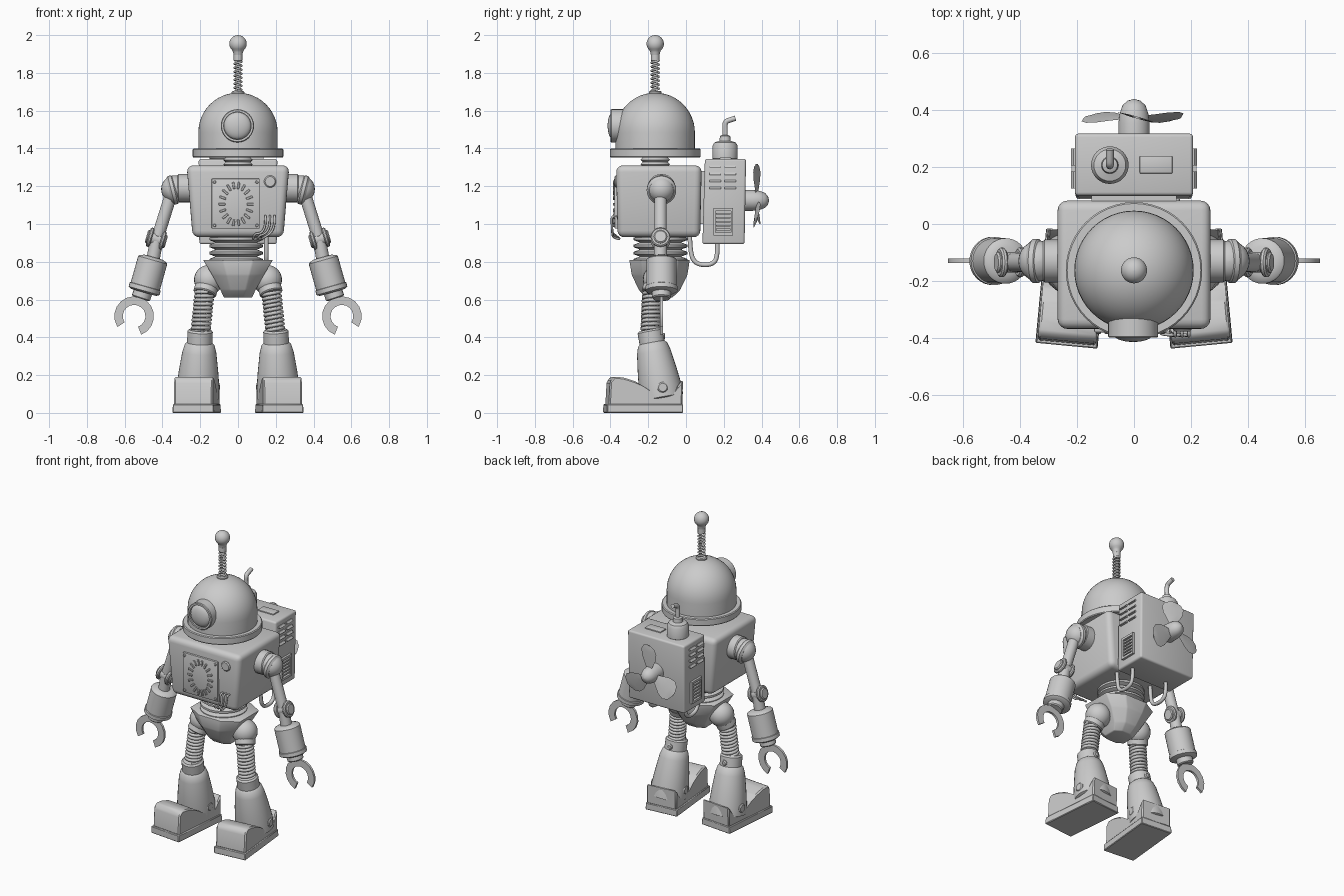
import bpy, bmesh
from math import sin, cos, pi, radians
from mathutils import Vector, Matrix

if "Cube" in bpy.data.objects:
    bpy.data.objects.remove(bpy.data.objects["Cube"])

I4 = Matrix.Identity(4)
YZ = Matrix(((0, 0, 1, 0), (1, 0, 0, 0), (0, 1, 0, 0), (0, 0, 0, 1)))   # profile in y,z
XZ = Matrix(((1, 0, 0, 0), (0, 0, 1, 0), (0, 1, 0, 0), (0, 0, 0, 1)))   # profile in x,z


def finish(name, bm, m=I4, bevel=0, seg=2):
    if bevel:
        bmesh.ops.bevel(bm, geom=bm.edges[:], offset=bevel, segments=seg, profile=0.5,
                        affect='EDGES', clamp_overlap=True)
    bm.transform(m)
    bmesh.ops.recalc_face_normals(bm, faces=bm.faces[:])
    me = bpy.data.meshes.new(name)
    bm.to_mesh(me)
    bm.free()
    me.polygons.foreach_set("use_smooth", [True] * len(me.polygons))
    me.set_sharp_from_angle(angle=radians(35))
    ob = bpy.data.objects.new(name, me)
    bpy.context.collection.objects.link(ob)
    return ob


def loft(name, rings, m=I4, bevel=0, seg=2):
    bm = bmesh.new()
    vs = [[bm.verts.new(p) for p in r] for r in rings]
    n = len(vs[0])
    for a, b in zip(vs, vs[1:]):
        for i in range(n):
            bm.faces.new((a[i], a[(i + 1) % n], b[(i + 1) % n], b[i]))
    bm.faces.new(vs[0])
    bm.faces.new(vs[-1])
    return finish(name, bm, m, bevel, seg)


def lathe(name, prof, origin, axis=(0, 0, 1), n=32):
    """Revolve (radius, height) points about an axis."""
    rings = [[(max(r, .0005) * cos(2 * pi * i / n), max(r, .0005) * sin(2 * pi * i / n), h)
              for i in range(n)] for r, h in prof]
    m = Matrix.Translation(origin) @ Vector(axis).to_track_quat('Z', 'Y').to_matrix().to_4x4()
    return loft(name, rings, m)


def rod(name, a, b, r, n=24, c=.006):
    d = Vector(b) - Vector(a)
    c = min(c, r / 3, d.length / 3)
    return lathe(name, [(r - c, 0), (r, c), (r, d.length - c), (r - c, d.length)], a, d, n)


def ball(name, c, r, n=24):
    return lathe(name, [(r * sin(pi * i / 14), -r * cos(pi * i / 14)) for i in range(15)], c, n=n)


def block(name, z0, lo, z1, hi, bevel=0, seg=2, m=I4):
    """Box with separate bottom and top rectangles (x0, x1, y0, y1)."""
    ring = lambda q, z: [(q[0], q[2], z), (q[1], q[2], z), (q[1], q[3], z), (q[0], q[3], z)]
    return loft(name, [ring(lo, z0), ring(hi, z1)], m, bevel, seg)


def prism(name, pts, w0, w1, m, bevel=0):
    return loft(name, [[(u, v, w) for u, v in pts] for w in (w0, w1)], m, bevel, 1)


def tube(name, pts, r, smooth=True):
    cu = bpy.data.curves.new(name, 'CURVE')
    cu.dimensions = '3D'
    cu.bevel_depth, cu.bevel_resolution, cu.use_fill_caps = r, 2, True
    sp = cu.splines.new('NURBS' if smooth else 'POLY')
    sp.points.add(len(pts) - 1)
    for p, q in zip(sp.points, pts):
        p.co = (*q, 1)
    if smooth:
        sp.use_endpoint_u, sp.order_u, sp.resolution_u = True, 3, 8
    ob = bpy.data.objects.new(name, cu)
    bpy.context.collection.objects.link(ob)
    bpy.ops.object.select_all(action='DESELECT')
    ob.select_set(True)
    bpy.context.view_layer.objects.active = ob
    bpy.ops.object.convert(target='MESH')


def coil(name, a, b, R, r, turns):
    a, b = Vector(a), Vector(b)
    q = (b - a).to_track_quat('Z', 'Y')
    n = turns * 14
    tube(name, [a + (b - a) * (i / n) + q @ Vector((R * cos(2 * pi * i / 14), R * sin(2 * pi * i / 14), 0))
                for i in range(n + 1)], r, False)


# Head: dome, brim, eye, neck
HY = -.163
dome = [(.21, 1.39), (.21, 1.485)] + [(.21 * cos(i * pi / 24), 1.485 + .21 * sin(i * pi / 24)) for i in range(1, 13)]
lathe("head_dome", dome, (0, HY, 0), n=48)
lathe("head_brim", [(.15, 1.352), (.236, 1.352), (.24, 1.357), (.24, 1.395), (.235, 1.4), (.2, 1.4)], (0, HY, 0), n=48)
lathe("eye_housing", [(.088, 0), (.088, .235), (.084, .24), (.073, .24), (.073, .225), (0, .225)],
      (-.003, -.16, 1.52), (0, -1, 0))
lathe("eye_lens", [(.072 * cos(i * pi / 16), .225 + .03 * sin(i * pi / 16)) for i in range(9)],
      (-.003, -.16, 1.52), (0, -1, 0))
lathe("neck_bellows", [(.078 if i % 2 else .066, 1.28 + i * .012) for i in range(8)], (0, HY, 0))

# Antenna
rod("antenna_base", (0, HY, 1.685), (0, HY, 1.705), .034)
coil("antenna_spring", (0, HY, 1.70), (0, HY, 1.87), .019, .006, 8)
rod("antenna_socket", (0, HY, 1.86), (0, HY, 1.90), .023)
bulb = [(.022, 1.89), (.026, 1.91)] + [(.046 * cos(a), 1.954 + .046 * sin(a)) for a in
                                      [radians(-50 + 14 * i) for i in range(11)]]
lathe("antenna_bulb", bulb, (0, HY, 0))

# Torso with front panel
block("torso", .93, (-.24, .24, -.362, .075), 1.31, (-.272, .272, -.37, .083), .035, 4)
block("front_panel", .975, (-.14, .115, -.378, -.35), 1.24, (-.14, .115, -.381, -.35), .005)
for x in (-.125, .1):
    for z in (.992, 1.222):
        rod("panel_screw", (x, -.37, z), (x, -.387, z), .009, 10)
for i in range(18):
    a = 2 * pi * i / 18
    m = Matrix.Translation((-.01 + .075 * cos(a), -.381, 1.105 + .1 * sin(a))) @ Matrix.Rotation(-a, 4, 'Y')
    block("speaker_rib", -.006, (-.018, .018, -.006, .006), .006, (-.018, .018, -.006, .006), .002, 1, m)
rod("chest_button", (.17, -.35, 1.225), (.17, -.378, 1.225), .032)
for i in range(3):
    x = .145 + i * .024
    tube("chest_wire", [(x, -.36, 1.04), (x, -.395, 1.05), (x, -.392, .99), (x - .02, -.39, .95),
                        (x - .06, -.385, .95 - .012 * i), (x - .065, -.35, .92)], .006)

# Waist and pelvis
lathe("waist_bellows", [(.11 if i % 3 == 0 else .142, .79 + i * .0125) for i in range(13)], (-.01, -.135, 0))
hip = [(-.185, -.1), (-.08, -.16), (.08, -.16), (.185, -.1), (.185, .1), (.08, .16), (-.08, .16), (-.185, .1)]
loft("pelvis", [[(x * a, -.14 + y * b, z) for x, y in hip] for z, a, b in
                ((.81, 1, 1), (.73, .74, .92), (.65, .5, .68), (.61, .4, .42))], bevel=.006)

for s in (-1, 1):
    P = lambda x, y, z: Vector((s * x, y, z))
    # Leg
    ball("hip_joint", P(.155, -.15, .705), .078)
    rod("hip_collar", P(.16, -.155, .69), P(.177, -.178, .63), .062)
    coil("thigh_spring", P(.177, -.178, .64), P(.198, -.187, .43), .045, .010, 10)
    rod("thigh_core", P(.177, -.178, .64), P(.198, -.187, .43), .02, 12)
    lathe("shin", [(.04, 0), (.058, 0), (.067, .01), (.067, .07), (.078, .08), (.09, .12), (.104, .22),
                   (.114, .31), (.114, .365), (.1, .37)], P(.2, -.192, .44), P(.015, .067, -.37))
    rod("knee_bolt", P(.2, -.11, .405), P(.2, -.145, .405), .018, 12)
    # Foot, toes turned slightly out
    m = (Matrix.Diagonal((s, 1, 1, 1)) @ Matrix.Translation((.2, -.03, 0)) @
         Matrix.Rotation(radians(5.4), 4, 'Z') @ Matrix.Translation((0, .03, 0)))
    block("foot_sole", 0, (-.11, .11, -.43, -.025), .046, (-.108, .108, -.43, -.025), .004, 1, m)
    prism("foot_shell", [(-.42, .04), (-.413, .165), (-.39, .192), (-.34, .187), (-.28, .168), (-.235, .14), (-.19, .1),
                         (-.12, .082), (-.075, .09), (-.055, .14), (-.025, .175), (-.028, .04)],
          -.103, .103, m @ YZ, .008)
    rod("ankle_pin", m @ Vector((-.112, -.135, .135)), m @ Vector((.122, -.135, .135)), .028)

    # Shoulder and upper arm
    rod("shoulder_mount", P(.24, -.13, 1.19), P(.32, -.13, 1.19), .075)
    ball("shoulder_ball", P(.335, -.13, 1.185), .072)
    rod("shoulder_cap", P(.325, -.13, 1.185), P(.365, -.13, 1.175), .078, 32, .012)
    rod("upper_arm", P(.35, -.135, 1.17), P(.425, -.135, .93), .033)
    # Elbow
    rod("elbow_hinge", P(.38, -.135, .905), P(.485, -.135, .935), .036)
    for x0, x1, z0 in ((.39, .41, .908), (.455, .475, .927)):
        rod("elbow_disc", P(x0, -.135, z0), P(x1, -.135, z0 + .006), .052)
    rod("elbow_link", P(.43, -.135, .92), P(.452, -.135, .8), .035)
    # Forearm and wrist
    lathe("forearm", [(.05, -.01), (.075, 0), (.08, .006), (.08, .15), (.085, .152), (.085, .175), (.07, .184)],
          P(.45, -.13, .815), P(.05, 0, -.178))
    rod("wrist", P(.50, -.13, .65), P(.515, -.13, .605), .05)
    # Claw, a flat open ring
    cx, cz, R, r = .55, .512, .105, .06
    ang = [radians(-33 + 282 * i / 14) for i in range(15)]
    pts = [(cx + R * cos(a), cz + R * sin(a)) for a in ang] + \
          [(cx + r * cos(a), cz + r * sin(a)) for a in reversed(ang)]
    prism("claw", pts, -.137, -.122, Matrix.Diagonal((s, 1, 1, 1)) @ XZ)

    # Backpack side vents, grille and hose
    for i in range(4):
        for y in (.125, .205):
            z = 1.31 - i * .038
            block("vent_slat", z - .012, (s * .2, s * .222, y, y + .06), z, (s * .2, s * .212, y, y + .06))
    for z0, z1, y0, y1 in ((.94, .955, .145, .25), (1.07, 1.085, .145, .25), (.95, 1.075, .145, .157), (.95, 1.075, .238, .25)):
        q = (s * .2, s * .22, y0, y1)
        block("grille_frame", z0, q, z1, q)
    for i in range(5):
        q = (s * .2, s * .217, .16, .235)
        block("grille_bar", .965 + i * .021, q, .975 + i * .021, q)
    x = .15 if s > 0 else -.11
    tube("back_hose", [(x, .02, .96), (x, .02, .88), (x, .04, .79), (x, .13, .78), (x, .17, .82), (x, .165, .91)], .012)

# Backpack
block("backpack", .893, (-.205, .205, .087, .31), 1.345, (-.208, .208, .1, .318), .012, 3)
block("backpack_mount", 1.0, (-.15, .15, .05, .11), 1.28, (-.15, .15, .05, .12))
block("top_hatch", 1.34, (.02, .135, .178, .24), 1.352, (.02, .135, .178, .24), .003)
lathe("exhaust_can", [(.06, 1.34), (.066, 1.346), (.066, 1.415), (.056, 1.432), (.03, 1.44), (.027, 1.465), (.018, 1.47)],
      (-.085, .207, 0))
tube("exhaust_pipe", [(-.085, .207, 1.46), (-.085, .207, 1.49), (-.085, .205, 1.54), (-.085, .235, 1.552), (-.085, .262, 1.56)], .014)

# Propeller
PC = Vector((0, .36, 1.125))
lathe("propeller_hub", [(.055, 0), (.055, .055), (.05, .09), (.04, .118), (.022, .134), (0, .14)], (0, .3, 1.125), (0, 1, 0))
for k in range(3):
    m = Matrix.Translation(PC) @ Matrix.Rotation(radians(120 * k), 4, 'Y')
    sect = [(.03, .018), (.07, .04), (.11, .062), (.15, .068), (.178, .05), (.192, .015)]
    rings = [[(t * w + .01, .015 - t * w * .28 + d, h) for t, d in
              ((-1, 0), (-.4, -.004), (.4, -.004), (1, 0), (.4, .003), (-.4, .003))] for h, w in sect]
    loft("propeller_blade", rings, m)
